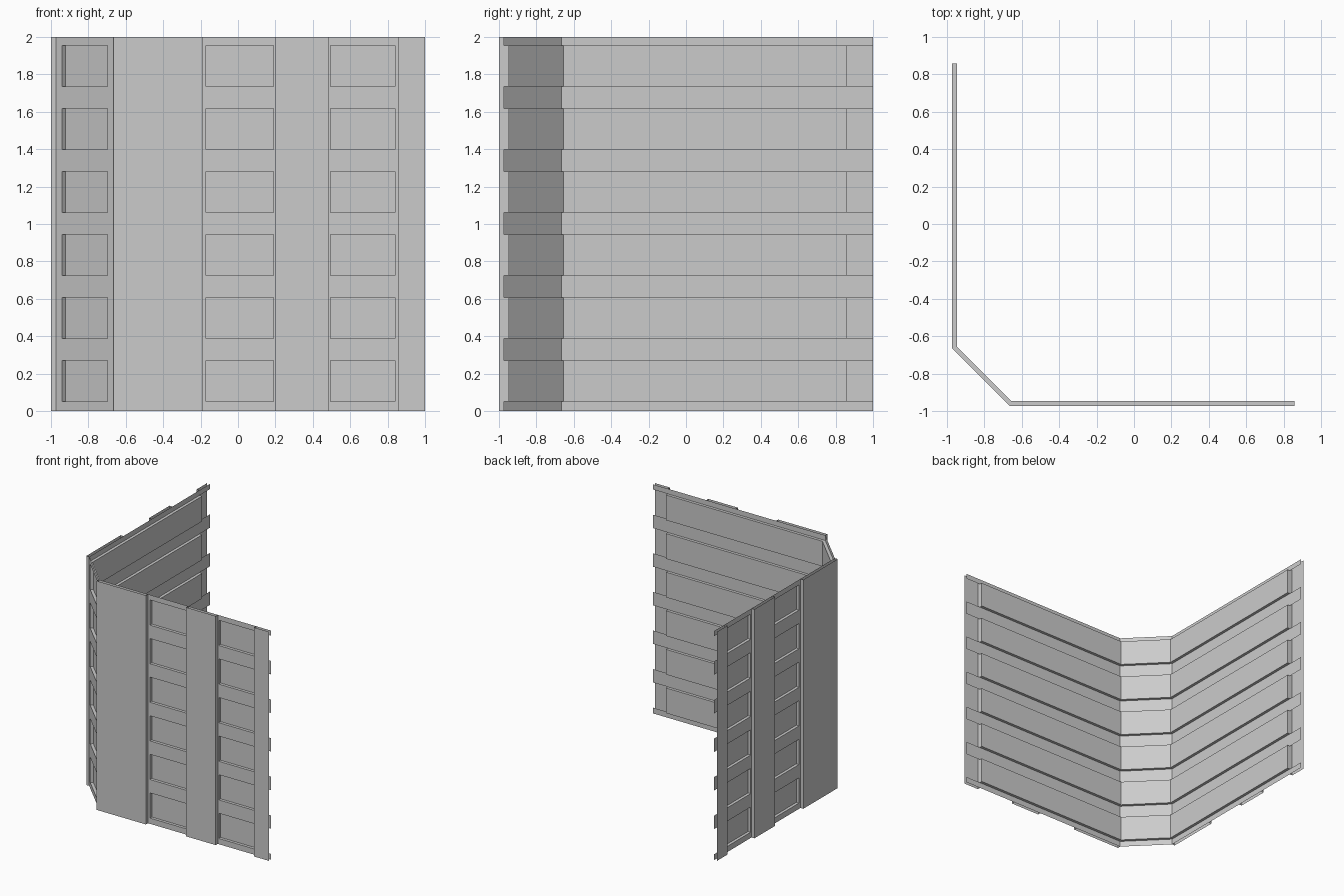
import bpy
import bmesh
from mathutils import Vector

cube = bpy.data.objects.get("Cube")
if cube:
    bpy.data.objects.remove(cube, do_unlink=True)

grey = bpy.data.materials.new("plain_grey")
grey.use_nodes = True
grey.diffuse_color = (0.6, 0.6, 0.6, 1)
grey.node_tree.nodes["Principled BSDF"].inputs["Base Color"].default_value = (0.6, 0.6, 0.6, 1)

TOP = 2.0
SKIN = 0.972         # distance of the frame sheet from the centre
CORNER = -0.665      # where the straight walls meet the chamfer
PROUD = -0.028       # pilaster depth, outwards
DEEP = 0.025         # window recess depth, inwards
ROWS = [(0.05 + 0.337 * i, 0.27 + 0.337 * i) for i in range(6)]


class Part:
    """Mesh in wall coordinates: along the wall, inward depth, height."""

    def __init__(self, name, frame):
        self.name = name
        self.origin, self.along, self.inward = (Vector(v) for v in frame)
        self.bm = bmesh.new()
        self.flip = self.along.cross(Vector((0, 0, 1))).dot(self.inward) > 0

    def quad(self, *corners):
        verts = [self.bm.verts.new(self.origin + self.along * u + self.inward * d + Vector((0, 0, z)))
                 for u, d, z in corners]
        self.bm.faces.new(verts[::-1] if self.flip else verts)

    def plate(self, u0, u1, z0, z1, d=0.0):
        self.quad((u0, d, z0), (u1, d, z0), (u1, d, z1), (u0, d, z1))

    def cheek(self, u, d0, d1, z0, z1):
        self.quad((u, d0, z0), (u, d1, z0), (u, d1, z1), (u, d0, z1))

    def shelf(self, u0, u1, d0, d1, z):
        self.quad((u0, d0, z), (u1, d0, z), (u1, d1, z), (u0, d1, z))

    def finish(self):
        bmesh.ops.remove_doubles(self.bm, verts=self.bm.verts, dist=0.0001)
        mesh = bpy.data.meshes.new(self.name)
        self.bm.to_mesh(mesh)
        self.bm.free()
        mesh.materials.append(grey)
        bpy.context.collection.objects.link(bpy.data.objects.new(self.name, mesh))


def build_wall(name, frame, start, row_end, band_end, windows, pilasters):
    # horizontal bands, running past the rows as tabs
    bands = Part(name + "_bands", frame)
    edges = [0.0] + [z for row in ROWS for z in row] + [TOP]
    for z0, z1 in zip(edges[::2], edges[1::2]):
        bands.plate(start, row_end, z0, z1)
        if band_end > row_end:
            bands.plate(row_end, band_end, z0, z1)
    bands.finish()

    # window rows: upright strips in front, shallow tray behind
    rows = Part(name + "_window_rows", frame)
    stiles = [start] + [u for w in windows for u in w] + [row_end]
    for z0, z1 in ROWS:
        for u0, u1 in zip(stiles[::2], stiles[1::2]):
            rows.plate(u0, u1, z0, z1)
        rows.plate(start, row_end, z0, z1, DEEP)
        for u in stiles:
            rows.cheek(u, 0, DEEP, z0, z1)
        for z in (z0, z1):
            rows.shelf(start, row_end, 0, DEEP, z)
    rows.finish()

    # full-height pilasters with return edges
    if pilasters:
        cover = Part(name + "_pilasters", frame)
        for u0, u1 in pilasters:
            cover.plate(u0, u1, 0, TOP, PROUD)
            for u in (u0, u1):
                if u < band_end:
                    cover.cheek(u, PROUD, 0, 0, TOP)
        cover.finish()


# two matching straight walls
windows = [(-0.17, 0.19), (0.495, 0.84)]
pilasters = [(CORNER, -0.19), (0.2, 0.485), (0.855, 1.0)]
straight = (CORNER, 0.858, 1.0, windows, pilasters)
build_wall("front_wall", ((0, -SKIN, 0), (1, 0, 0), (0, 1, 0)), *straight)
build_wall("side_wall", ((-SKIN, 0, 0), (0, 1, 0), (1, 0, 0)), *straight)

# chamfered corner wall
diagonal = Vector((1, -1, 0)).normalized()
inward = Vector((1, 1, 0)).normalized()
length = (SKIN + CORNER) * 2 ** 0.5
build_wall("corner_wall", ((-SKIN, CORNER, 0), diagonal, inward),
           0.0, length, length, [(0.045, length - 0.045)], [])
